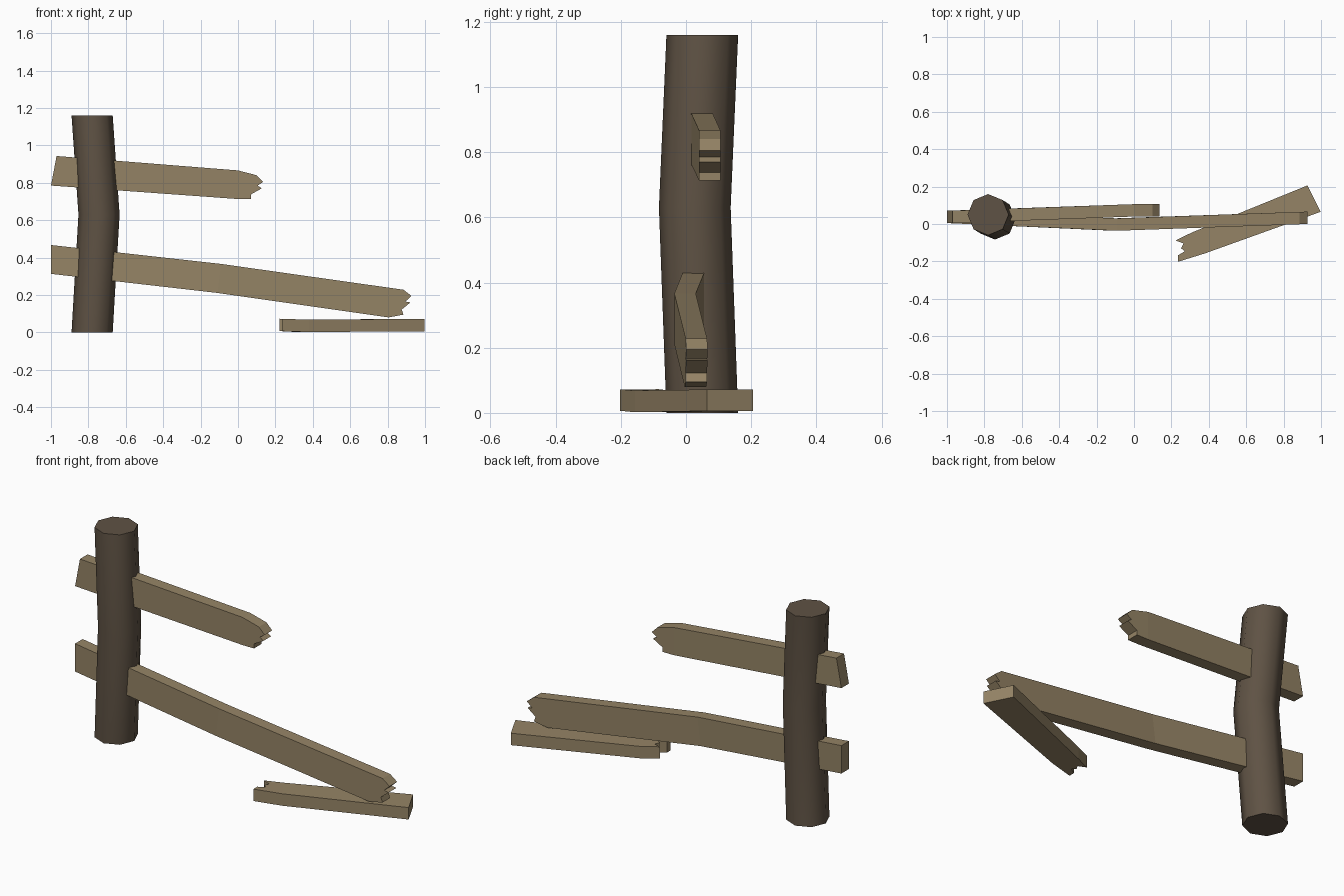
import bpy, bmesh, math

if "Cube" in bpy.data.objects:
    bpy.data.objects.remove(bpy.data.objects["Cube"])


def material(name, rgb):
    m = bpy.data.materials.new(name)
    m.diffuse_color = (*rgb, 1)
    m.use_nodes = True
    m.node_tree.nodes["Principled BSDF"].inputs["Base Color"].default_value = m.diffuse_color
    return m


rail_wood = material("weathered tan wood", (0.30, 0.23, 0.132))
post_wood = material("dark brown wood", (0.114, 0.085, 0.058))


def finish(bm, name, mat):
    bmesh.ops.recalc_face_normals(bm, faces=bm.faces)
    me = bpy.data.meshes.new(name)
    bm.to_mesh(me)
    bm.free()
    me.materials.append(mat)
    ob = bpy.data.objects.new(name, me)
    bpy.context.collection.objects.link(ob)
    return ob


# Plank: sawn end, bend in the middle, broken end; thickness runs along w
def plank(name, sawn, bend, teeth, w, thick, flat=False):
    outline = [sawn[0], sawn[1], bend[1], *teeth, bend[0]]
    stations = [p[0] for p in outline]
    mid_u = sum(p[0] for p in bend) / 2
    end_u = teeth[len(teeth) // 2][0]
    last = len(outline) - 1
    bm = bmesh.new()
    sides = []
    for t in (0, thick):
        ring = []
        for i, (u, v) in enumerate(outline):
            if i < 2:
                off = w[0]
            elif i in (2, last):
                off = w[1]
            else:
                off = w[1] + (w[2] - w[1]) * (u - mid_u) / (end_u - mid_u)
            d = off + t
            ring.append(bm.verts.new((u, v, d) if flat else (u, d, v)))
        bm.faces.new([ring[0], ring[1], ring[2], ring[last]])
        bm.faces.new(ring[2:])
        sides.append(ring)
    a, b = sides
    for i in range(len(a)):
        j = (i + 1) % len(a)
        bm.faces.new((a[i], a[j], b[j], b[i]))
    return finish(bm, name, rail_wood)


plank("upper_rail", [(-1, .785), (-.97, .943)], [(0, .713), (0, .866)],
      [(.10, .84), (.135, .805), (.105, .785), (.127, .77), (.07, .738), (.07, .713)],
      (.005, .04, .04), .066)

plank("lower_rail", [(-1, .313), (-1, .467)], [(-.11, .211), (-.09, .366)],
      [(.885, .228), (.927, .195), (.895, .165), (.922, .16), (.875, .122),
       (.885, .095), (.805, .08)],
      (.005, -.036, 0), .066)

plank("fallen_plank", [(.998, .065), (.927, .206)], [(.38, -.157), (.31, -.045)],
      [(.222, -.088), (.265, -.104), (.252, -.13), (.272, -.145), (.235, -.168),
       (.235, -.202)],
      (.006, .002, .005), .066, flat=True)

# Post: octagonal log with a slight bow at mid height
bm = bmesh.new()
rings = []
for cx, cy, z in ((-.78, .05, 0), (-.743, .027, .63), (-.78, .05, 1.16)):
    rings.append([bm.verts.new((cx + .11 * math.cos(k * math.pi / 4),
                                cy + .11 * math.sin(k * math.pi / 4), z))
                  for k in range(8)])
for lo, hi in zip(rings, rings[1:]):
    for k in range(8):
        n = (k + 1) % 8
        bm.faces.new((lo[k], lo[n], hi[n], hi[k]))
bm.faces.new(rings[0])
bm.faces.new(rings[-1])
post = finish(bm, "post", post_wood)
bpy.context.view_layer.objects.active = post
post.select_set(True)
bpy.ops.object.shade_smooth_by_angle(angle=math.radians(55))
